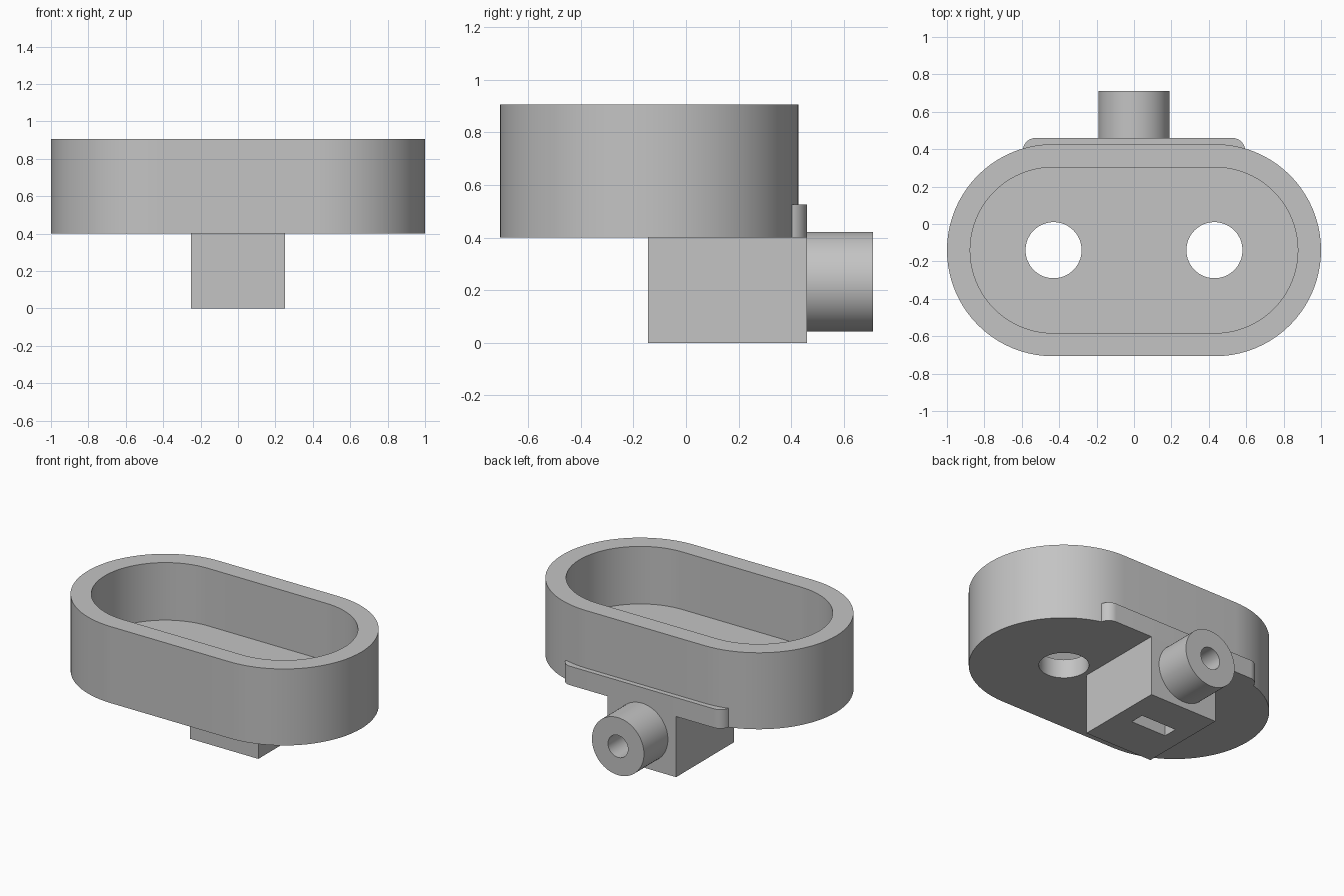
import bpy, bmesh
from math import sin, cos, pi, radians

default = bpy.data.objects.get("Cube")
if default:
    bpy.data.objects.remove(default)

GREY = (0.55, 0.55, 0.55)
grey = bpy.data.materials.new("plain grey")
grey.use_nodes = True
grey.diffuse_color = (*GREY, 1)
grey.node_tree.nodes["Principled BSDF"].inputs["Base Color"].default_value = (*GREY, 1)

MID_Y = -0.14      # centre line of the tray
HALF = 0.433       # half the straight length of the tray
BASE = 0.4         # underside of the tray
BACK = 0.46        # rear face of the mount


def arc(cx, cy, r, start, end, n=40):
    return [(cx + r * cos(start + (end - start) * i / n),
             cy + r * sin(start + (end - start) * i / n)) for i in range(n + 1)]


def slot_outline(r):
    return (arc(HALF, MID_Y, r, -pi / 2, pi / 2)
            + arc(-HALF, MID_Y, r, pi / 2, 3 * pi / 2))


def circle(cx, cy, r):
    return arc(cx, cy, r, 0, 2 * pi, 64)[:-1]


def rectangle(x0, x1, y0, y1):
    return [(x0, y0), (x1, y0), (x1, y1), (x0, y1)]


def prism(name, outline, low, high, axis="Z"):
    """Extrude an outline along z, or an x-z outline along y."""
    def place(p, h):
        return (p[0], p[1], h) if axis == "Z" else (p[0], h, p[1])
    bm = bmesh.new()
    bottom = [bm.verts.new(place(p, low)) for p in outline]
    top = [bm.verts.new(place(p, high)) for p in outline]
    bm.faces.new(bottom[::-1])
    bm.faces.new(top)
    for i in range(len(outline)):
        j = (i + 1) % len(outline)
        bm.faces.new((bottom[i], bottom[j], top[j], top[i]))
    bmesh.ops.recalc_face_normals(bm, faces=bm.faces)
    mesh = bpy.data.meshes.new(name)
    bm.to_mesh(mesh)
    bm.free()
    mesh.materials.append(grey)
    obj = bpy.data.objects.new(name, mesh)
    bpy.context.collection.objects.link(obj)
    return obj


def cut(obj, *cutters):
    """Subtract each cutter, then discard it."""
    for cutter in cutters:
        mod = obj.modifiers.new("cut", "BOOLEAN")
        mod.operation = "DIFFERENCE"
        mod.solver = "EXACT"
        mod.object = cutter
        cutter.hide_render = True
    graph = bpy.context.evaluated_depsgraph_get()
    mesh = bpy.data.meshes.new_from_object(obj.evaluated_get(graph))
    obj.modifiers.clear()
    obj.data = mesh
    for cutter in cutters:
        bpy.data.objects.remove(cutter)


# Oblong tray with a recess and two drain holes
tray = prism("tray", slot_outline(0.567), BASE, 0.905)
cut(tray,
    prism("recess_cutter", slot_outline(0.443), 0.525, 1.2),
    *[prism("hole_cutter", circle(side * 0.43, MID_Y, 0.15), 0.2, 0.7)
      for side in (-1, 1)])

# Rounded rear tab, trimmed to hug the tray wall
R = 0.07
TAB = 0.595
tab = prism("rear_tab",
            [(-TAB, 0.33), (TAB, 0.33)]
            + arc(TAB - R, BACK - R, R, 0, pi / 2, 12)
            + arc(R - TAB, BACK - R, R, pi / 2, pi, 12),
            BASE, 0.525)
cut(tab, prism("hull_cutter", slot_outline(0.567), 0.2, 1.2))

# Mount block with a nut slot from below and a bolt bore from behind
BORE_Z = 0.232
block = prism("mount_block", rectangle(-0.25, 0.25, -0.145, BACK), 0, BASE)
cut(block,
    prism("nut_slot_cutter", rectangle(-0.13, 0.13, 0.135, 0.23), -0.2, 0.36),
    prism("bore_cutter", circle(0, BORE_Z, 0.073), 0.02, 0.6, "Y"))

# Hollow round boss
boss = prism("rear_boss", circle(0, BORE_Z, 0.19), BACK, 0.71, "Y")
cut(boss, prism("boss_bore_cutter", circle(0, BORE_Z, 0.073), 0.3, 0.9, "Y"))

# Smooth the curved walls, keep rims sharp
bpy.ops.object.select_all(action="DESELECT")
for obj in (tray, tab, block, boss):
    obj.select_set(True)
bpy.context.view_layer.objects.active = tray
bpy.ops.object.shade_smooth_by_angle(angle=radians(30))
